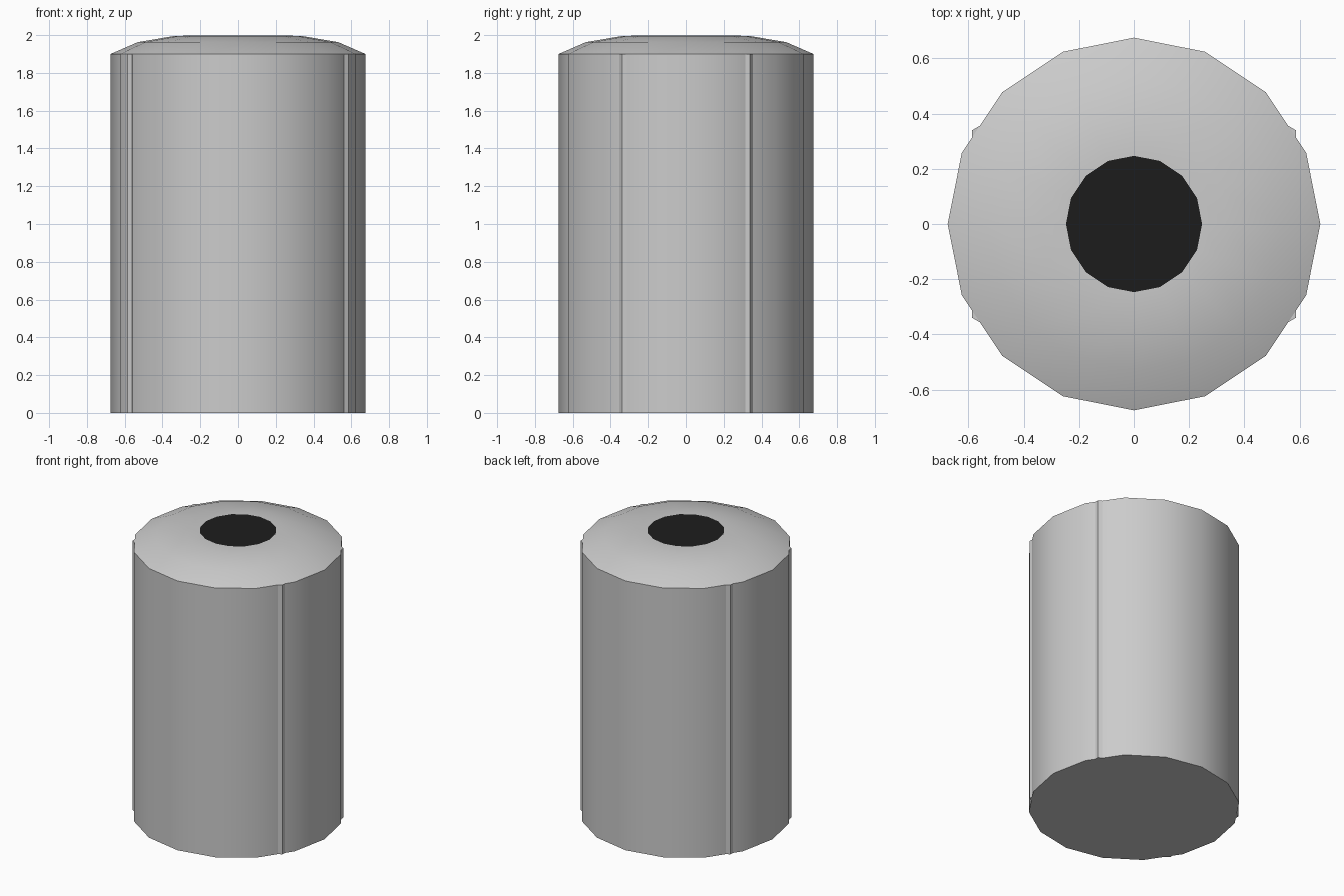
import bpy, bmesh, math

if "Cube" in bpy.data.objects:
    bpy.data.objects.remove(bpy.data.objects["Cube"])

SIDES = 16


def finish(name, bm, smooth=True):
    bmesh.ops.recalc_face_normals(bm, faces=bm.faces)
    me = bpy.data.meshes.new(name)
    bm.to_mesh(me)
    bm.free()
    ob = bpy.data.objects.new(name, me)
    bpy.context.collection.objects.link(ob)
    if smooth:
        bpy.ops.object.select_all(action='DESELECT')
        ob.select_set(True)
        bpy.context.view_layer.objects.active = ob
        bpy.ops.object.shade_smooth_by_angle(angle=math.radians(30))
    return ob


def lathe(name, profile, sides, offset=(0, 0), phase=0.0):
    """Stack of rings from (radius, z) points, capped at both ends."""
    bm = bmesh.new()
    rings = []
    for r, z in profile:
        angles = [2 * math.pi * i / sides + phase for i in range(sides)]
        rings.append([bm.verts.new((offset[0] + r * math.cos(a),
                                    offset[1] + r * math.sin(a), z)) for a in angles])
    for a, b in zip(rings, rings[1:]):
        for i in range(sides):
            j = (i + 1) % sides
            bm.faces.new((a[i], a[j], b[j], b[i]))
    bm.faces.new(rings[0][::-1])
    bm.faces.new(rings[-1])
    return finish(name, bm)


# Main drum with a shallow domed lid
lathe("drum_body", [(0.675, 0), (0.675, 1.9), (0.53, 1.963),
                    (0.34, 1.995), (0.25, 1.998)], SIDES)

# Dark disc in the middle of the lid
black = bpy.data.materials.new("black")
black.diffuse_color = (0.012, 0.012, 0.012, 1)
black.use_nodes = True
black.node_tree.nodes["Principled BSDF"].inputs["Base Color"].default_value = black.diffuse_color
bm = bmesh.new()
bmesh.ops.create_circle(bm, cap_ends=True, segments=SIDES, radius=0.247)
bmesh.ops.translate(bm, verts=bm.verts, vec=(0, 0, 2.0))
disc = finish("lid_disc", bm, smooth=False)
if disc.data.polygons[0].normal.z < 0:
    disc.data.flip_normals()
disc.data.materials.append(black)

# Four thin hexagonal rods set into the wall
for sx in (-1, 1):
    for sy in (-1, 1):
        lathe("side_rod", [(0.03, 0), (0.03, 1.9)], 6,
              (sx * 0.56, sy * 0.325), math.radians(30))
